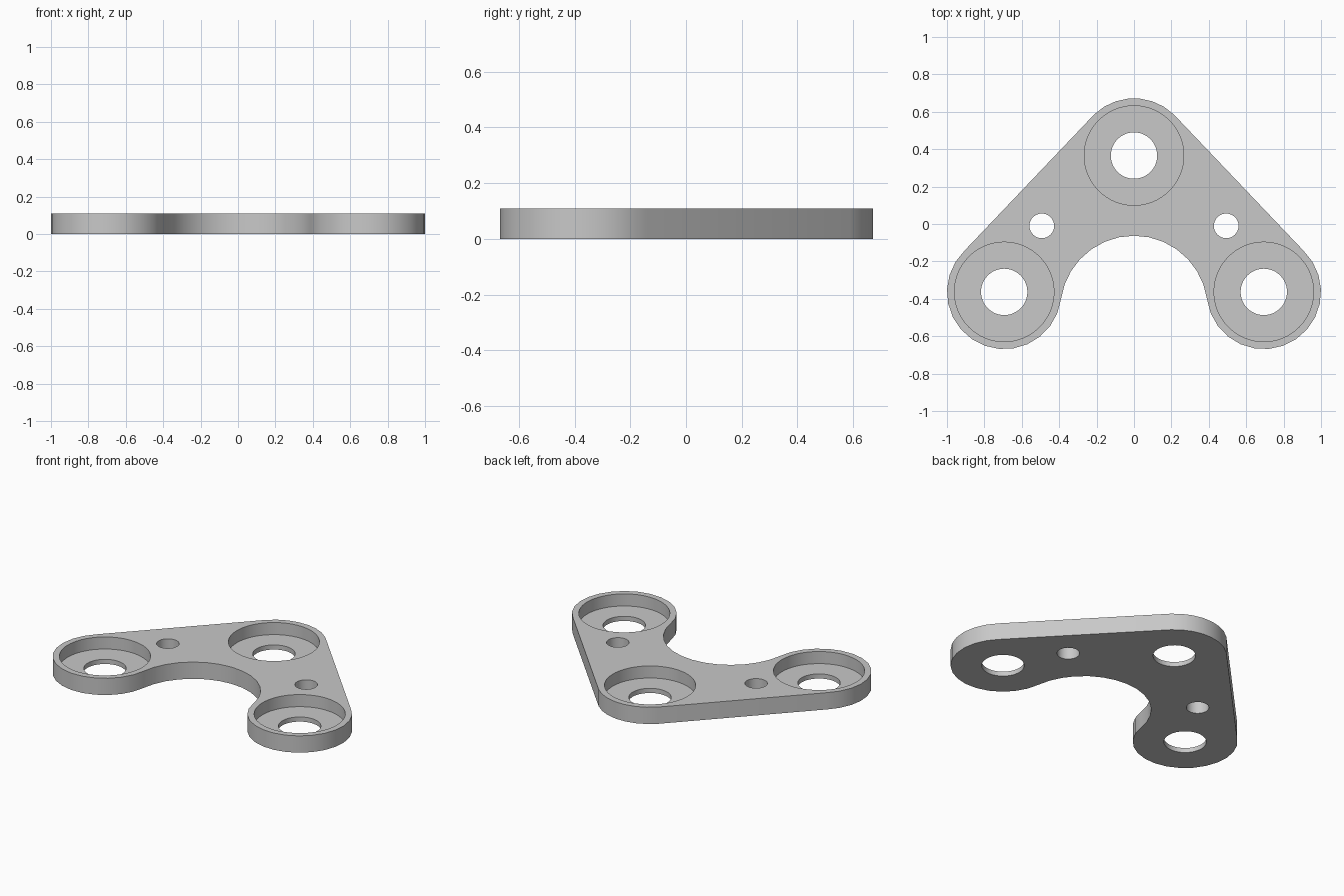
import bpy
import bmesh
from math import atan2, cos, hypot, pi, sin

old = bpy.data.objects.get("Cube")
if old:
    bpy.data.objects.remove(old, do_unlink=True)

THICKNESS = 0.108
FLOOR = 0.03
BOSS_R, POCKET_R, BORE_R, SCREW_R = 0.306, 0.266, 0.124, 0.066
TOP = (0, 0.366)
RIGHT, LEFT = (0.694, -0.363), (-0.694, -0.363)
NOTCH = (0, -0.457)

grey = bpy.data.materials.new("plain grey")
grey.use_nodes = True
colour = (0.58, 0.58, 0.58, 1)
grey.diffuse_color = colour
grey.node_tree.nodes["Principled BSDF"].inputs["Base Color"].default_value = colour


def arc(centre, radius, start, end, steps):
    angles = [start + (end - start) * i / steps for i in range(steps + 1)]
    return [(centre[0] + radius * cos(a), centre[1] + radius * sin(a)) for a in angles]


def prism(name, outline, bottom, top):
    bm = bmesh.new()
    face = bm.faces.new([bm.verts.new((x, y, bottom)) for x, y in outline])
    new = bmesh.ops.extrude_face_region(bm, geom=[face])["geom"]
    verts = [g for g in new if isinstance(g, bmesh.types.BMVert)]
    bmesh.ops.translate(bm, verts=verts, vec=(0, 0, top - bottom))
    bmesh.ops.recalc_face_normals(bm, faces=bm.faces)
    mesh = bpy.data.meshes.new(name)
    bm.to_mesh(mesh)
    bm.free()
    mesh.materials.append(grey)
    obj = bpy.data.objects.new(name, mesh)
    bpy.context.collection.objects.link(obj)
    return obj


def drill(target, centre, radius, bottom, sides):
    # Cut a round hole from the top down to the given height
    cutter = prism("hole_cutter", arc(centre, radius, 0, 2 * pi, sides)[:-1],
                   bottom, THICKNESS + 0.1)
    cutter.hide_render = True
    mod = target.modifiers.new("hole", "BOOLEAN")
    mod.operation = "DIFFERENCE"
    mod.solver = "EXACT"
    mod.object = cutter
    bpy.ops.object.modifier_apply(modifier=mod.name)
    bpy.data.objects.remove(cutter, do_unlink=True)


# Outline: three round bosses joined by tangent lines and a concave notch
side = atan2(RIGHT[0], TOP[1] - RIGHT[1])
dx, dy = RIGHT[0] - NOTCH[0], RIGHT[1] - NOTCH[1]
lean = atan2(dy, dx)
notch_r = hypot(dx, dy) - BOSS_R
outline = (arc(RIGHT, BOSS_R, lean - pi, pi / 2 - side, 15)
           + arc(TOP, BOSS_R, pi / 2 - side, pi / 2 + side, 7)
           + arc(LEFT, BOSS_R, pi / 2 + side, 2 * pi - lean, 15)
           + arc(NOTCH, notch_r, pi - lean, lean, 14)[1:-1])

plate = prism("bracket_plate", outline, 0, THICKNESS)
bpy.ops.object.select_all(action="DESELECT")
plate.select_set(True)
bpy.context.view_layer.objects.active = plate

# Counterbored pockets in each boss
for centre in (TOP, RIGHT, LEFT):
    drill(plate, centre, POCKET_R, FLOOR, 64)
    drill(plate, centre, BORE_R, -0.1, 48)

# Small screw holes in each arm
for x in (-0.493, 0.493):
    drill(plate, (x, -0.01), SCREW_R, -0.1, 32)

bpy.ops.object.shade_smooth_by_angle()
